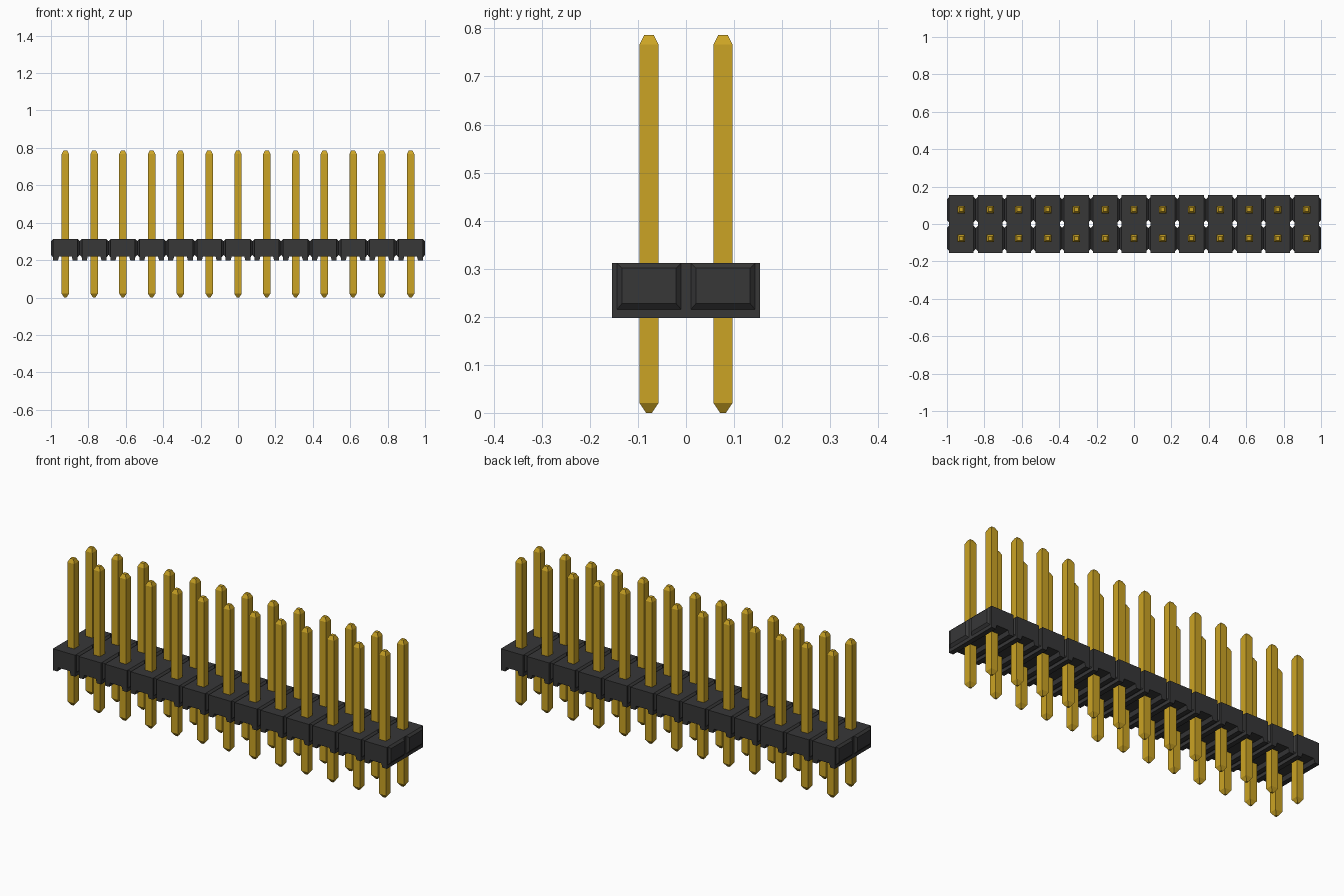
import bpy, bmesh

if "Cube" in bpy.data.objects:
    bpy.data.objects.remove(bpy.data.objects["Cube"], do_unlink=True)

COLUMNS = 13
PITCH = 2 / COLUMNS
ROWS = (-PITCH / 2, PITCH / 2)
DEPTH = PITCH            # half depth of the housing
CORE = 0.066             # half width of one cell's core
LOW, CHANNEL, HIGH = 0.197, 0.219, 0.312


def make_material(name, color):
    mat = bpy.data.materials.new(name)
    mat.use_nodes = True
    mat.diffuse_color = color
    bsdf = mat.node_tree.nodes["Principled BSDF"]
    bsdf.inputs["Base Color"].default_value = color
    return mat


black = make_material("black plastic", (0.038, 0.038, 0.039, 1))
gold = make_material("gold metal", (0.60, 0.37, 0.018, 1))


def loft(bm, rings):
    """Skin matching rings of points and cap both ends."""
    loops = [[bm.verts.new(p) for p in ring] for ring in rings]
    for a, b in zip(loops, loops[1:]):
        for i in range(len(a)):
            j = (i + 1) % len(a)
            bm.faces.new((a[i], a[j], b[j], b[i]))
    bm.faces.new(loops[0][::-1])
    bm.faces.new(loops[-1])


def finish(bm, name, mat):
    bmesh.ops.recalc_face_normals(bm, faces=bm.faces)
    mesh = bpy.data.meshes.new(name)
    bm.to_mesh(mesh)
    bm.free()
    mesh.materials.append(mat)
    return mesh


def place(name, mesh, x, y=0):
    obj = bpy.data.objects.new(name, mesh)
    obj.location = (x, y, 0)
    bpy.context.collection.objects.link(obj)


# Housing cell: core with a channel underneath, running front to back
bm = bmesh.new()
half = [(0.034, CHANNEL), (0.040, LOW), (CORE, LOW), (CORE, HIGH)]
profile = half + [(-x, z) for x, z in reversed(half)]
loft(bm, [[(x, y, z) for x, z in profile] for y in (-DEPTH, DEPTH)])

# Tapered pads on both sides, joining neighbouring cells
for side in (-1, 1):
    for row in ROWS:
        rings = []
        for x, w, z0, z1 in ((CORE, 0.067, 0.215, HIGH),
                             (PITCH / 2, 0.056, 0.228, 0.301)):
            rings.append([(side * x, row - w, z0), (side * x, row + w, z0),
                          (side * x, row + w, z1), (side * x, row - w, z1)])
        loft(bm, rings)
cell = finish(bm, "housing_cell", black)

# Square pin with tapered tips
bm = bmesh.new()
loft(bm, [[(-w, -w, z), (w, -w, z), (w, w, z), (-w, w, z)]
          for w, z in ((0.006, 0), (0.02, 0.021), (0.02, 0.766), (0.01, 0.786))])
pin = finish(bm, "pin", gold)

# Repeat along the strip
for i in range(COLUMNS):
    x = (i - (COLUMNS - 1) / 2) * PITCH
    place(f"housing_cell_{i + 1}", cell, x)
    for label, y in zip(("front", "back"), ROWS):
        place(f"{label}_pin_{i + 1}", pin, x, y)
